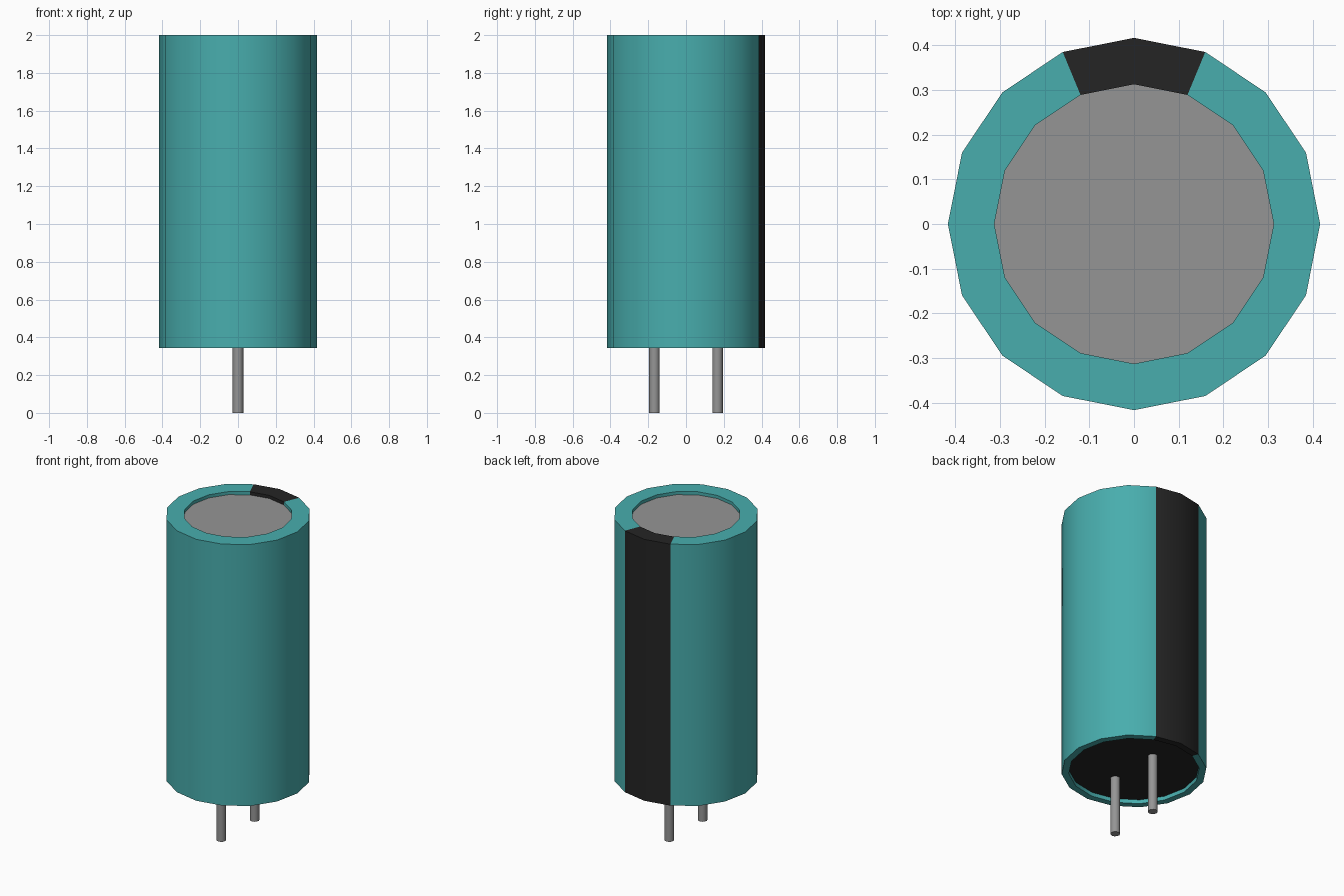
import bpy, bmesh, math

cube = bpy.data.objects.get("Cube")
if cube:
    bpy.data.objects.remove(cube, do_unlink=True)

SIDES = 16
TOP, BOTTOM = 2.0, 0.343
DISC_Z, BASE_Z = 1.98, 0.368


def material(name, rgb):
    m = bpy.data.materials.new(name)
    m.use_nodes = True
    colour = (*rgb, 1.0)
    m.diffuse_color = colour
    bsdf = next(n for n in m.node_tree.nodes if n.type == 'BSDF_PRINCIPLED')
    bsdf.inputs["Base Color"].default_value = colour
    return m


teal = material("teal", (0.065, 0.42, 0.42))
black = material("black", (0.018, 0.018, 0.018))
grey = material("grey metal", (0.30, 0.30, 0.30))


def finish(name, bm, mats):
    bmesh.ops.recalc_face_normals(bm, faces=bm.faces)
    mesh = bpy.data.meshes.new(name)
    bm.to_mesh(mesh)
    bm.free()
    for m in mats:
        mesh.materials.append(m)
    ob = bpy.data.objects.new(name, mesh)
    bpy.context.collection.objects.link(ob)
    bpy.ops.object.select_all(action='DESELECT')
    ob.select_set(True)
    bpy.context.view_layer.objects.active = ob
    bpy.ops.object.shade_smooth_by_angle(angle=math.radians(35))
    return ob


def cylinder(name, radius, z0, z1, mat, sides=SIDES, y=0.0):
    bm = bmesh.new()
    rings = [[bm.verts.new((radius * math.cos(math.tau * i / sides),
                            y + radius * math.sin(math.tau * i / sides), z))
              for i in range(sides)] for z in (z0, z1)]
    for ring in rings:
        bm.faces.new(ring)
    for i in range(sides):
        j = (i + 1) % sides
        bm.faces.new((rings[0][i], rings[0][j], rings[1][j], rings[1][i]))
    return finish(name, bm, [mat])


# Sleeve: a closed profile swept around z, with the back two segments black
profile = [(0.313, DISC_Z - 0.01), (0.313, TOP), (0.417, TOP), (0.417, BOTTOM),
           (0.376, BOTTOM), (0.376, BASE_Z + 0.01)]
bm = bmesh.new()
rings = [[bm.verts.new((r * math.cos(math.tau * i / SIDES),
                        r * math.sin(math.tau * i / SIDES), z))
          for r, z in profile] for i in range(SIDES)]
n = len(profile)
for i in range(SIDES):
    a, b = rings[i], rings[(i + 1) % SIDES]
    for k in range(n):
        l = (k + 1) % n
        face = bm.faces.new((a[k], a[l], b[l], b[k]))
        face.material_index = 1 if i in (3, 4) else 0
finish("sleeve", bm, [teal, black])

# Recessed metal lid and rubber base plug
cylinder("top_lid", 0.313, DISC_Z - 0.01, DISC_Z, grey)
cylinder("base_plug", 0.376, BASE_Z, BASE_Z + 0.01, black)

# Two wire leads
for name, y in (("front_lead", -0.167), ("back_lead", 0.167)):
    cylinder(name, 0.028, 0.0, BASE_Z + 0.005, grey, 12, y)
